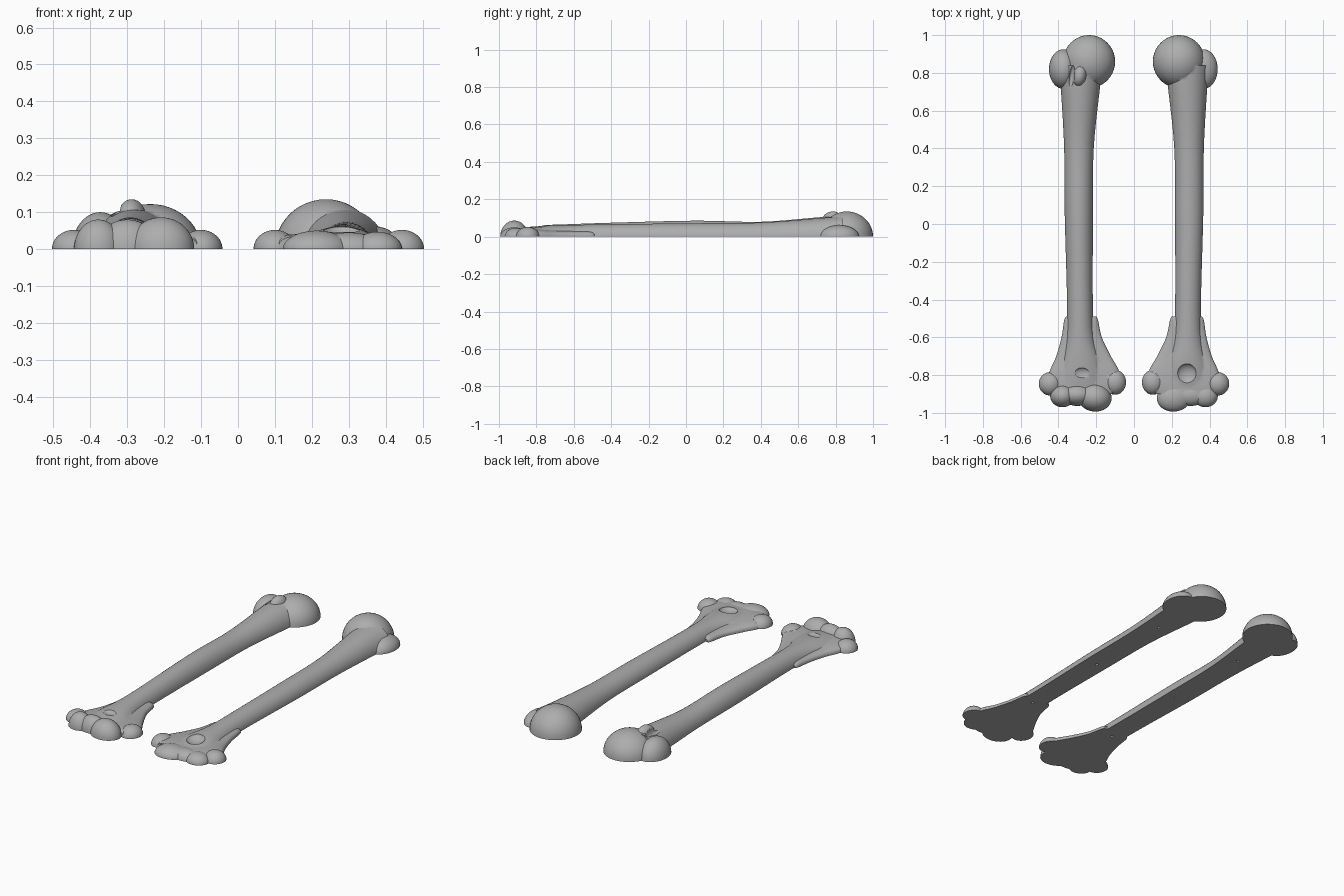
import bpy, bmesh, math
from mathutils import Matrix, Vector

cube = bpy.data.objects.get("Cube")
if cube:
    bpy.data.objects.remove(cube, do_unlink=True)

mat = bpy.data.materials.new("bone grey")
mat.use_nodes = True
GREY = (0.42, 0.42, 0.42, 1)
mat.diffuse_color = GREY
bsdf = next(n for n in mat.node_tree.nodes if n.type == 'BSDF_PRINCIPLED')
bsdf.inputs["Base Color"].default_value = GREY
bsdf.inputs["Roughness"].default_value = 0.7


def to_object(bm, name):
    bmesh.ops.recalc_face_normals(bm, faces=bm.faces)
    mesh = bpy.data.meshes.new(name)
    bm.to_mesh(mesh)
    bm.free()
    mesh.materials.append(mat)
    ob = bpy.data.objects.new(name, mesh)
    bpy.context.collection.objects.link(ob)
    return ob


def ellipsoid(name, side, centre, radii, tilt=0):
    bm = bmesh.new()
    bmesh.ops.create_uvsphere(bm, u_segments=40, v_segments=24, radius=1)
    x, y, z = centre
    bm.transform(Matrix.Translation((x * side, y, z))
                 @ Matrix.Rotation(math.radians(tilt * side), 4, 'Z')
                 @ Matrix.Diagonal((*radii, 1)))
    return to_object(bm, name)


def smooth_rows(rows, steps=5):
    """Catmull-Rom samples through the rows."""
    pts = [Vector(r) for r in rows]
    pts = [pts[0]] + pts + [pts[-1]]
    out = []
    for a, b, c, d in zip(pts, pts[1:], pts[2:], pts[3:]):
        for i in range(steps):
            t = i / steps
            out.append(b + 0.5 * t * (c - a + t * (2 * a - 5 * b + 4 * c - d
                       + t * (3 * (b - c) + d - a))))
    return out + [pts[-1]]


def loft(name, side, rows, power=2.0, n=40):
    """Rows hold y, inner x, outer x and height; sections are superellipses."""
    bm = bmesh.new()
    rings = []
    for y, x0, x1, h in smooth_rows(rows):
        ring = []
        for i in range(n):
            a = 2 * math.pi * (i + 0.5) / n
            c, s = math.cos(a), math.sin(a)
            px = math.copysign(abs(c) ** (2 / power), c) * (x1 - x0) / 2
            pz = math.copysign(abs(s) ** (2 / power), s) * h
            ring.append(bm.verts.new((side * ((x0 + x1) / 2 + px), y, pz)))
        rings.append(ring)
    for r, q in zip(rings, rings[1:]):
        for i in range(n):
            j = (i + 1) % n
            bm.faces.new((r[i], r[j], q[j], q[i]))
    bm.faces.new(rings[0])
    bm.faces.new(rings[-1])
    return to_object(bm, name)


def combine(base, other, operation):
    mod = base.modifiers.new(operation.lower(), 'BOOLEAN')
    mod.operation = operation
    mod.solver = 'EXACT'
    mod.object = other
    bpy.ops.object.select_all(action='DESELECT')
    bpy.context.view_layer.objects.active = base
    base.select_set(True)
    bpy.ops.object.modifier_apply(modifier=mod.name)
    bpy.data.objects.remove(other, do_unlink=True)


def build_half(name, side, shaft_heights, solids, hollows):
    outline = [(0.84, 0.165, 0.40), (0.72, 0.18, 0.388), (0.4, 0.213, 0.37),
               (0.05, 0.217, 0.367), (-0.4, 0.218, 0.355), (-0.6, 0.21, 0.36),
               (-0.75, 0.17, 0.39), (-0.9, 0.15, 0.42)]
    bone = loft(name, side, [(*o, h) for o, h in zip(outline, shaft_heights)])
    # Flared lower end with its two side knobs
    flare = loft("flare", side, [
        (-0.49, 0.20, 0.36, 0.02), (-0.51, 0.19, 0.37, 0.03),
        (-0.6, 0.17, 0.384, 0.032), (-0.7, 0.122, 0.412, 0.035),
        (-0.78, 0.078, 0.447, 0.04), (-0.85, 0.07, 0.46, 0.042),
        (-0.9, 0.11, 0.44, 0.04)], power=3.5)
    parts = [flare,
             ellipsoid("inner_knob", side, (0.10, -0.838, 0), (0.058, 0.066, 0.052)),
             ellipsoid("outer_knob", side, (0.444, -0.846, 0), (0.06, 0.062, 0.052))]
    parts += [ellipsoid(n, side, *spec) for n, *spec in solids]
    for p in parts:
        combine(bone, p, 'UNION')
    for n, *spec in hollows:
        combine(bone, ellipsoid(n, side, *spec), 'DIFFERENCE')
    # Flat back face with three small peg holes
    bm = bmesh.new()
    bmesh.ops.create_cube(bm, size=1, matrix=Matrix.Translation((side * 0.3, 0, -0.5))
                          @ Matrix.Diagonal((2, 4, 1, 1)))
    combine(bone, to_object(bm, "base_cutter"), 'DIFFERENCE')
    for y in (-0.53, 0.02, 0.55):
        bm = bmesh.new()
        bmesh.ops.create_cone(bm, cap_ends=True, segments=12, radius1=0.008,
                              radius2=0.008, depth=0.05,
                              matrix=Matrix.Translation((side * 0.285, y, 0)))
        combine(bone, to_object(bm, "peg_cutter"), 'DIFFERENCE')
    bpy.ops.object.select_all(action='DESELECT')
    bone.select_set(True)
    bpy.context.view_layer.objects.active = bone
    bpy.ops.object.shade_smooth_by_angle(angle=math.radians(40))


# Rear half: round head, low joint lobes, deep round hollow
build_half(
    "bone_rear_half", 1, (0.11, 0.10, 0.076, 0.072, 0.067, 0.063, 0.06, 0.035),
    [("head", (0.238, 0.86, 0), (0.138, 0.14, 0.135)),
     ("side_lump", (0.367, 0.82, 0), (0.076, 0.105, 0.062)),
     ("joint_middle", (0.30, -0.905, 0), (0.09, 0.058, 0.045)),
     ("joint_inner", (0.213, -0.918, 0), (0.092, 0.075, 0.05), 8),
     ("joint_outer", (0.378, -0.91, 0), (0.066, 0.06, 0.047))],
    [("hollow", (0.28, -0.795, 0.066), (0.056, 0.056, 0.035))])

# Front half: lower head, split lumps with a groove, tall joint lobes
build_half(
    "bone_front_half", -1, (0.11, 0.105, 0.08, 0.086, 0.075, 0.068, 0.062, 0.045),
    [("head", (0.238, 0.86, 0), (0.138, 0.14, 0.122)),
     ("side_lump", (0.373, 0.82, 0.0), (0.077, 0.105, 0.1)),
     ("small_lump", (0.288, 0.785, 0.085), (0.038, 0.058, 0.05), 10),
     ("joint_middle", (0.30, -0.905, 0), (0.085, 0.058, 0.08)),
     ("joint_inner", (0.208, -0.918, 0), (0.09, 0.075, 0.086), 8),
     ("joint_outer", (0.378, -0.91, 0), (0.066, 0.06, 0.08))],
    [("hollow", (0.275, -0.79, 0.066), (0.045, 0.03, 0.018)),
     ("groove", (0.332, 0.775, 0.115), (0.016, 0.07, 0.035), 8)])
